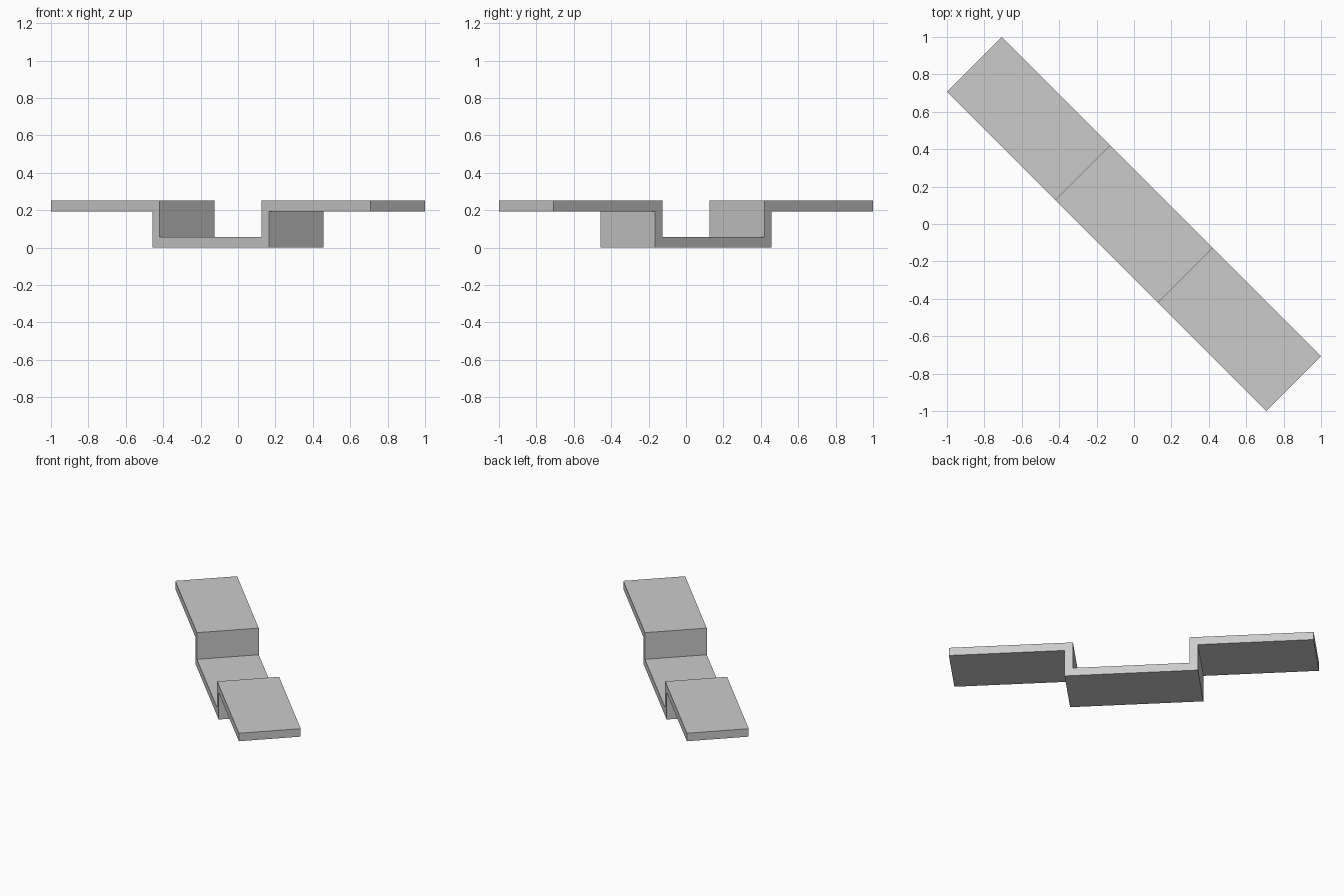
import bpy
import bmesh
from math import radians
from mathutils import Matrix

cube = bpy.data.objects.get("Cube")
if cube:
    bpy.data.objects.remove(cube, do_unlink=True)

# Plain grey metal
grey = bpy.data.materials.new("plain_grey")
grey.use_nodes = True
colour = (0.6, 0.6, 0.6, 1)
grey.diffuse_color = colour
grey.node_tree.nodes["Principled BSDF"].inputs["Base Color"].default_value = colour

half_length, half_width = 1.207, 0.207
inner, outer = 0.386, 0.441      # wall faces of the channel
height, thick = 0.252, 0.058

# Half of the hat-shaped section, then mirrored into a closed outline
top = [(inner, thick), (inner, height), (half_length, height)]
under = [(half_length, height - thick), (outer, height - thick), (outer, 0)]
right = top + under
outline = right + [(-s, z) for s, z in reversed(right)]

# Extrude the outline across the strip and turn it onto the diagonal
bm = bmesh.new()
face = bm.faces.new([bm.verts.new((s, -half_width, z)) for s, z in outline])
sweep = bmesh.ops.extrude_face_region(bm, geom=[face])
moved = [v for v in sweep["geom"] if isinstance(v, bmesh.types.BMVert)]
bmesh.ops.translate(bm, verts=moved, vec=(0, 2 * half_width, 0))
bmesh.ops.recalc_face_normals(bm, faces=bm.faces)
bm.transform(Matrix.Rotation(radians(-45), 4, "Z"))

mesh = bpy.data.meshes.new("hat_bracket")
bm.to_mesh(mesh)
bm.free()
mesh.materials.append(grey)
bracket = bpy.data.objects.new("hat_bracket", mesh)
bpy.context.collection.objects.link(bracket)
